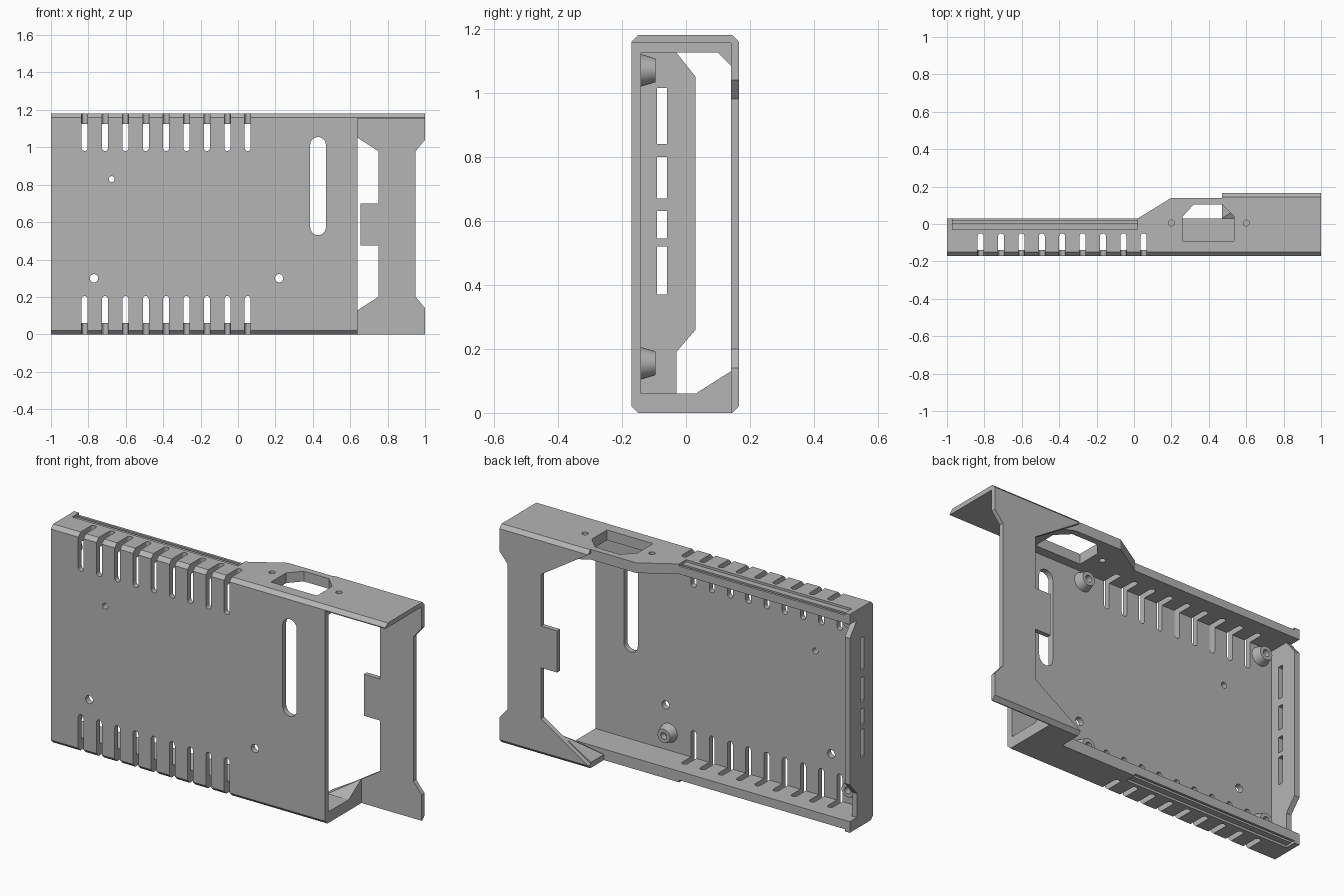
import bpy, bmesh, math
from mathutils import Vector

if "Cube" in bpy.data.objects:
    bpy.data.objects.remove(bpy.data.objects["Cube"])

H = 1.18
grey = bpy.data.materials.new("plain_grey")
grey.use_nodes = True
grey.diffuse_color = (0.46, 0.46, 0.46, 1)
bsdf = next(n for n in grey.node_tree.nodes if n.type == 'BSDF_PRINCIPLED')
bsdf.inputs["Base Color"].default_value = grey.diffuse_color


def finish(name, bm):
    bmesh.ops.recalc_face_normals(bm, faces=bm.faces)
    me = bpy.data.meshes.new(name)
    bm.to_mesh(me)
    bm.free()
    me.materials.append(grey)
    ob = bpy.data.objects.new(name, me)
    bpy.context.collection.objects.link(ob)
    return ob


def prism(name, axis, a, b, *outlines):
    """Extrude flat outlines along an axis from a to b."""
    place = {'X': lambda u, v, t: (t, u, v),
             'Y': lambda u, v, t: (u, t, v),
             'Z': lambda u, v, t: (u, v, t)}[axis]
    bm = bmesh.new()
    for pts in outlines:
        lo = [bm.verts.new(place(u, v, a)) for u, v in pts]
        hi = [bm.verts.new(place(u, v, b)) for u, v in pts]
        bm.faces.new(lo)
        bm.faces.new(hi)
        for i in range(len(pts)):
            j = (i + 1) % len(pts)
            bm.faces.new((lo[i], lo[j], hi[j], hi[i]))
    return finish(name, bm)


def hull(name, pts):
    bm = bmesh.new()
    vs = [bm.verts.new(p) for p in pts]
    bmesh.ops.convex_hull(bm, input=vs)
    return finish(name, bm)


def box(u0, u1, v0, v1):
    return [(u0, v0), (u1, v0), (u1, v1), (u0, v1)]


def slot(u, v0, v1, r, n=10):
    """Upright slot with round ends; equal ends give a circle."""
    arc = [math.pi * i / n for i in range(n + 1)]
    if v1 - v0 <= 2 * r:
        return [(u + r * math.cos(2 * t), v0 + r + r * math.sin(2 * t)) for t in arc[:-1]]
    return ([(u + r * math.cos(t), v1 - r + r * math.sin(t)) for t in arc] +
            [(u - r * math.cos(t), v0 + r - r * math.sin(t)) for t in arc])


def circle(u, v, r):
    return slot(u, v - r, v + r, r, 24)


def flip(pts):
    return [(u, H - v) for u, v in pts]


def cut(ob, *cutters):
    for c in cutters:
        c.hide_render = True
        m = ob.modifiers.new("cut", 'BOOLEAN')
        m.operation, m.solver, m.object = 'DIFFERENCE', 'EXACT', c
        bpy.context.view_layer.objects.active = ob
        bpy.ops.object.modifier_apply(modifier=m.name)
        bpy.data.objects.remove(c)


vents = [-0.82 + 0.109 * i for i in range(9)]

# Front panel with vents, a long slot and screw holes
front = prism("front_panel", 'X', -1, 0.64,
              [(-0.17, 0.02), (-0.15, 0), (-0.14, 0), (-0.14, H), (-0.15, H), (-0.17, H - 0.02)])
cut(front, prism("front_cutter", 'Y', -0.3, -0.1,
                 *[slot(x, -0.1, 0.205, 0.016) for x in vents],
                 *[slot(x, 0.98, 1.3, 0.016) for x in vents],
                 slot(0.428, 0.53, 1.055, 0.042),
                 circle(-0.675, 0.83, 0.016), circle(-0.77, 0.3, 0.022),
                 circle(0.22, 0.3, 0.022)))


def wall_vents(z0, z1):
    return prism("vent_cutter", 'Z', z0, z1, *[slot(x, -0.3, -0.05, 0.016) for x in vents])


def rail(top):
    """Stepped edge with a groove, along the rear of a wall."""
    shapes = [box(-0.03, 0.2, H - 0.012, 1.3), box(0.003, 0.017, H - 0.035, 1.25)]
    return [prism("rail_cutter", 'X', -0.97, 0.02, s if top else flip(s)) for s in shapes]


# Top wall, widening into a bracket with a shaped opening
top = prism("top_wall", 'Z', H - 0.055, H,
            [(-1, -0.15), (0.64, -0.15), (0.64, 0.14), (0.2, 0.14), (0.02, 0.03), (-1, 0.03)])
opening = [(0.26, -0.09), (0.535, -0.09), (0.535, 0.04), (0.47, 0.105), (0.32, 0.105), (0.26, 0.04)]
cut(top, wall_vents(1, 1.3), *rail(True),
    prism("opening_cutter", 'Z', 1, 1.3, opening, circle(0.2, 0.005, 0.016),
          circle(0.6, 0.005, 0.016)))
prism("top_bracket_end", 'X', 0.64, 1,
      [(-0.17, H - 0.025), (-0.17, H - 0.02), (-0.15, H), (0.14, H), (0.14, H - 0.025)])
prism("top_bracket_front_edge", 'X', 0.6, 0.64,
      [(-0.17, H - 0.025), (-0.17, H - 0.02), (-0.15, H), (-0.14, H), (-0.14, H - 0.025)])

# Bottom wall
bottom = prism("bottom_wall", 'Z', 0, 0.06, box(-1, 0.64, -0.15, 0.03))
cut(bottom, wall_vents(-0.2, 0.15), *rail(False))

# Side wall with cable slots
side = prism("side_wall", 'X', -1, -0.97,
             [(-0.15, 0.03), (-0.03, 0.03), (-0.03, 0.19), (0.03, 0.26),
              (0.03, 1.05), (-0.03, 1.125), (-0.03, 1.15), (-0.15, 1.15)])
cut(side, prism("side_cutter", 'X', -1.1, -0.9,
                *[box(-0.09, -0.06, a, b) for a, b in
                  ((0.37, 0.52), (0.545, 0.63), (0.67, 0.8), (0.84, 1.015))]))

# Rear plate: a narrow upright with flared ends and a tab
lower = [(0.75, 0.2), (0.47, 0.02), (0.47, 0), (1, 0), (1, 0.14), (0.95, 0.2)]
tab = [(0.75, 0.7), (0.655, 0.7), (0.655, 0.475), (0.75, 0.475)]
rear = prism("rear_plate", 'Y', 0.14, 0.165, lower + flip(lower)[::-1] + tab)
bevel = [(0.135, 1.19), (0.185, 1.14), (0.185, 1.19)]
cut(rear, prism("bevel_cutter", 'X', 0, 2, bevel, flip(bevel)))

# Gussets joining the rear plate to the walls
hull("bottom_gusset", [(x, y, 0) for x in (0.47, 0.64) for y in (0.03, 0.14)] +
     [(0.47, 0.03, 0.03), (0.64, 0.03, 0.06), (0.64, 0.14, 0.13), (0.47, 0.14, 0.03)])
hull("top_gusset", [(0.47, 0.14, 1.125), (0.64, 0.14, 1.085),
                    (0.64, 0.1, 1.125), (0.64, 0.14, 1.125)])

# Tapered screw bosses behind the front panel
for x in (-0.9, 0.2):
    for z in (0.155, 1.07):
        bm = bmesh.new()
        bmesh.ops.create_cone(bm, cap_ends=True, segments=32, radius1=0.037,
                              radius2=0.052, depth=0.05)
        for v in bm.verts:
            v.co = Vector((x + v.co.x, -0.12 - v.co.z, z + v.co.y))
        boss = finish("screw_boss", bm)
        cut(boss, prism("boss_cutter", 'Y', -0.13, 0, circle(x, z, 0.018)))
        bpy.ops.object.select_all(action='DESELECT')
        boss.select_set(True)
        bpy.context.view_layer.objects.active = boss
        bpy.ops.object.shade_smooth_by_angle()
